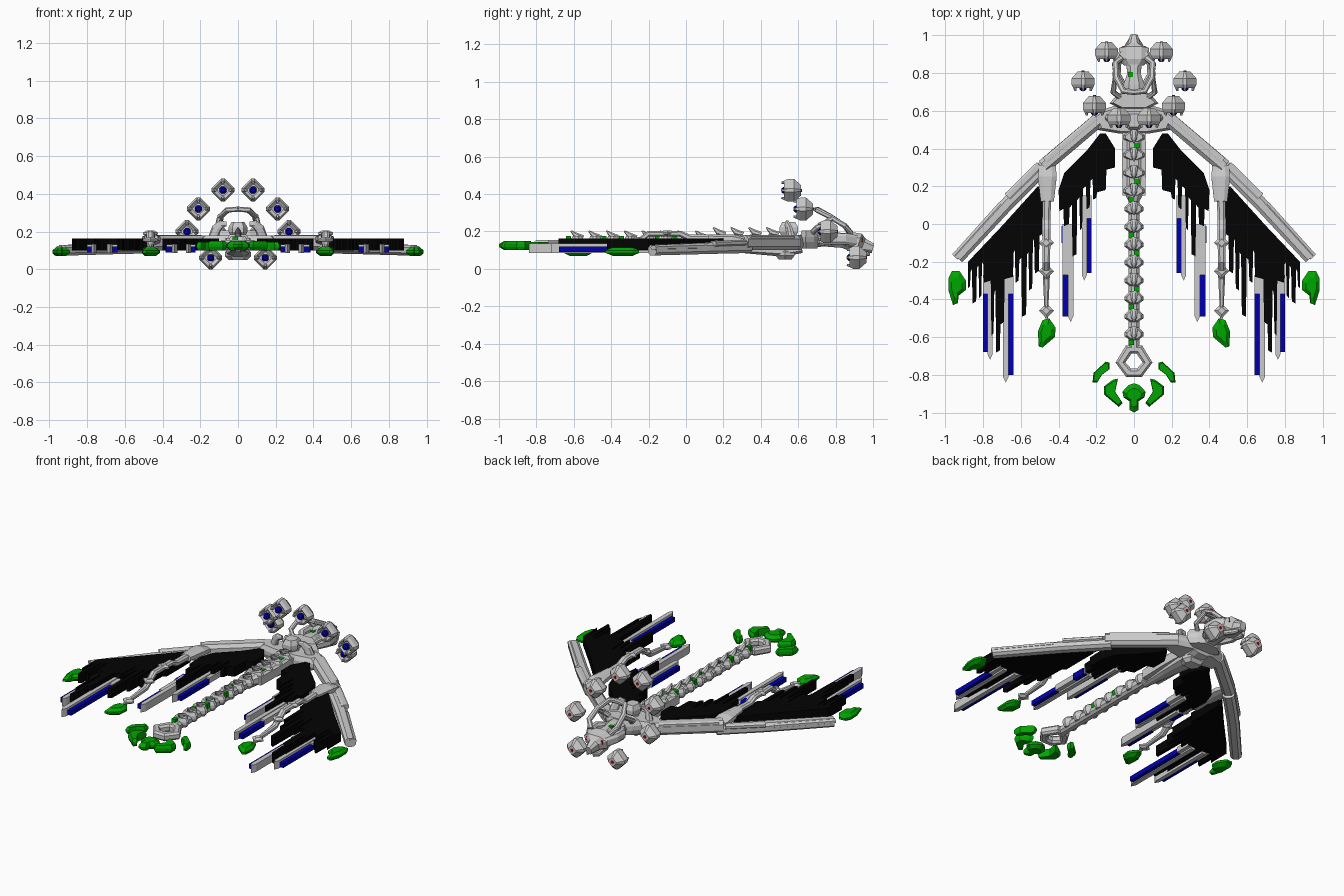
import bpy, bmesh
from mathutils import Vector

def colour(name, rgb):
    m = bpy.data.materials.new(name)
    m.diffuse_color = (*rgb, 1)
    return m

BLACK = colour("black", (0.001, 0.001, 0.001))
GREEN = colour("green", (0.0, 0.38, 0.0))
BLUE = colour("blue", (0.0, 0.0, 0.42))
RED = colour("red", (0.7, 0.0, 0.0))

def finish(name, bm, mat=None, mirror=False):
    bmesh.ops.recalc_face_normals(bm, faces=bm.faces)
    me = bpy.data.meshes.new(name)
    bm.to_mesh(me)
    bm.free()
    ob = bpy.data.objects.new(name, me)
    bpy.context.collection.objects.link(ob)
    if mat:
        me.materials.append(mat)
    if mirror:
        ob.modifiers.new("mirror", 'MIRROR')
    return ob

def skin(bm, rings, closed=False):
    n = len(rings[0])
    for a, b in zip(rings, rings[1:] + (rings[:1] if closed else [])):
        for i in range(n):
            bm.faces.new((a[i], a[(i + 1) % n], b[(i + 1) % n], b[i]))
    if not closed:
        bm.faces.new(rings[0])
        bm.faces.new(rings[-1])

def slab(name, pts, z0, z1, mat=None, mirror=True, inset=1.0):
    """Flat outline with thickness; inset < 1 chamfers top and bottom."""
    bm = bmesh.new()
    c = sum((Vector(p) for p in pts), Vector((0, 0))) / len(pts)
    h = z1 - z0
    levels = [(z0, 1), (z1, 1)] if inset == 1 else [
        (z0, inset), (z0 + h * .35, 1), (z0 + h * .65, 1), (z1, inset)]
    skin(bm, [[bm.verts.new((*(c + (Vector(p) - c) * s), z)) for p in pts] for z, s in levels])
    return finish(name, bm, mat, mirror)

OCT = [(1, .5), (.5, 1), (-.5, 1), (-1, .5), (-1, -.5), (-.5, -1), (.5, -1), (1, -.5)]

def loft(name, path, mat=None, mirror=True, closed=False):
    """Octagonal bar through points (x, y, z, half width, half height)."""
    bm = bmesh.new()
    P = [Vector(p[:3]) for p in path]
    rings, n = [], len(P)
    for i, p in enumerate(path):
        a = P[(i - 1) % n] if closed else P[max(i - 1, 0)]
        b = P[(i + 1) % n] if closed else P[min(i + 1, n - 1)]
        t = (b - a).normalized()
        s = t.cross(Vector((0, 0, 1)))
        s = s.normalized() if s.length > .01 else Vector((1, 0, 0))
        u = s.cross(t)
        rings.append([bm.verts.new(P[i] + s * x * p[3] + u * z * p[4]) for x, z in OCT])
    skin(bm, rings, closed)
    return finish(name, bm, mat, mirror)

def sym(half):
    """Complete a right-hand outline with its left mirror."""
    return half + [(-x, y) for x, y in reversed(half) if x > 1e-6]

def box(x0, x1, y0, y1):
    return [(x0, y0), (x1, y0), (x1, y1), (x0, y1)]

def comb(name, top, x0, columns):
    """Ragged membrane: sloped top edge, stepped lower edge."""
    low, x = [], x0
    for x1, y in columns:
        low += [(x, y), (x1 - .004, y - .012)]
        x = x1
    slab(name, low + top, .1, .162, BLACK)

# wing membranes
comb("inner_membrane", [(.4, .18), (.37, .27), (.33, .31), (.25, .39), (.18, .48), (.15, .48), (.1, .4)], .1,
     [(.15, .3), (.2, .18), (.22, .14), (.235, .24), (.255, .09), (.275, .2),
      (.29, -.02), (.305, .14), (.33, -.16), (.345, .1), (.375, -.0), (.4, .08)])
comb("outer_membrane", [(.88, -.2), (.7, -.01), (.51, .2), (.48, .2)], .48,
     [(.505, -.05), (.53, -.25), (.54, -.08), (.56, -.34), (.572, -.15), (.598, -.48),
      (.612, -.18), (.632, -.3), (.642, -.14), (.69, -.28), (.712, -.52), (.735, -.67),
      (.745, -.35), (.76, -.58), (.8, -.3), (.81, -.2), (.825, -.38), (.837, -.22),
      (.86, -.41), (.87, -.24), (.885, -.33)])

# leading-edge beams with armour strips
loft("inner_wing_beam", [(.15, .585, .14, .038, .04), (.48, .305, .14, .038, .04)])
loft("outer_wing_beam", [(.45, .33, .115, .036, .03), (.66, .12, .11, .036, .03), (.935, -.18, .1, .033, .028)])
loft("inner_beam_armour", [(.2, .565, .168, .02, .013), (.47, .335, .168, .02, .013)])
loft("outer_beam_armour", [(.5, .312, .14, .022, .015), (.67, .145, .135, .022, .015)])
loft("tip_beam_armour", [(.7, .1, .12, .022, .014), (.95, -.175, .112, .02, .012)])

# feather blades: grey x range, blue x range, root, blue start, tips
for i, (g0, g1, b0, b1, root, start, tip, btip) in enumerate([
        (.25, .277, .225, .25, .15, .03, -.3, -.26),
        (.322, .35, .35, .378, -.0, -.27, -.52, -.49),
        (.665, .695, .64, .668, -.27, -.37, -.84, -.8),
        (.75, .777, .775, .802, -.27, -.37, -.72, -.68)]):
    m = (g0 + g1) / 2
    slab(f"feather_blade_{i}", [(g0, root), (g1, root), (g1, tip + .03), (m, tip), (g0, tip + .03)], .085, .135)
    slab(f"feather_inlay_{i}", box(b0, b1, btip, start), .09, .12, BLUE)
    slab(f"feather_root_{i}", box(min(g0, b0), max(g1, b1), start, root), .095, .13)
slab("feather_patch", box(.355, .385, -.1, -.01), .09, .13, BLUE)

# finger bones arching over the wing
loft("finger_root", [(.46, .31, .15, .045, .02), (.46, .25, .16, .05, .025), (.46, .12, .165, .035, .02)])
loft("finger_bone", [(.46, .2, .165, .022, .02), (.465, .02, .165, .022, .018), (.465, -.03, .188, .022, .016),
                     (.465, -.2, .188, .02, .015), (.465, -.29, .12, .018, .016), (.465, -.5, .1, .008, .012)])
for y, z in [(-.1, .19), (-.25, .155), (-.46, .105)]:
    slab(f"finger_barb_{abs(int(y * 100))}", [(.465, y + .04), (.505, y), (.465, y - .04), (.425, y)],
         z - .015, z + .015, inset=.5)

# green crystals at the wing and finger tips
slab("wing_tip_crystal", [(.925, -.25), (.965, -.25), (.985, -.29), (.985, -.35), (.96, -.43), (.935, -.42),
                          (.93, -.38), (.892, -.35), (.892, -.3)], .07, .115, GREEN, inset=.6)
slab("finger_tip_crystal", [(.45, -.5), (.485, -.51), (.51, -.57), (.505, -.65), (.485, -.655),
                            (.42, -.6), (.415, -.55)], .07, .115, GREEN, inset=.6)

# tail ring and crystals
loft("tail_ring", [(.028, -.665, .13, .026, .025), (.072, -.735, .13, .026, .025), (.028, -.79, .13, .026, .025),
                   (-.028, -.79, .13, .026, .025), (-.072, -.735, .13, .026, .025),
                   (-.028, -.665, .13, .026, .025)], mirror=False, closed=True)
slab("tail_crystal_centre", sym([(0, -.845), (.03, -.855), (.062, -.89), (.055, -.92), (.025, -.94), (.025, -.985), (0, -1)]),
     .1, .15, GREEN, False, .65)
slab("tail_crystal_middle", [(.085, -.82), (.11, -.825), (.158, -.86), (.158, -.905), (.08, -.97), (.06, -.95),
                             (.1, -.89)], .1, .15, GREEN, inset=.85)
slab("tail_crystal_side", [(.13, -.735), (.15, -.73), (.215, -.79), (.22, -.84), (.195, -.84), (.17, -.8),
                           (.13, -.77)], .1, .145, GREEN, inset=.85)

# spine: core, vertebrae, fins and crystal chips
loft("spine_core", [(0, .6, .14, .05, .035), (0, .15, .14, .045, .035), (0, .12, .135, .028, .03),
                    (0, -.66, .13, .028, .025)], mirror=False)
slab("rib_plate", sym([(.06, .52), (.065, .35), (.06, .15)]), .11, .165, None, False)
loft("keel", [(0, .62, .11, .06, .025), (0, .52, .095, .06, .03), (0, .3, .105, .04, .02), (0, .1, .11, .02, .015)], mirror=False)
for i in range(13):
    y = .56 - i * .095
    w, up = (.06, .018) if y > .1 else (.05, 0)
    slab(f"vertebra_{i}", sym([(.02, y + .035), (w, y + .005), (w, y - .015), (.022, y - .035)]),
         .115, .175 + up / 2, None, False, .75)
    loft(f"spine_fin_{i}", [(0, y + .03, .165 + up, .02, .015), (0, y - .01, .18 + up, .015, .015),
                            (0, y - .035, .203 + up, .003, .004)], mirror=False)
    if i % 3 != 2:
        s = .015 if i % 2 else -.015
        slab(f"spine_crystal_{i}", box(s - .014, s + .014, y - .062, y - .036), .14, .175, GREEN, False)

# shoulders
slab("shoulder_yoke", sym([(.09, .63), (.19, .6), (.22, .55), (.2, .5), (.08, .48)]), .1, .18, None, False, .85)
loft("shoulder_claw", [(.13, .56, .17, .02, .025), (.115, .55, .215, .014, .025), (.09, .54, .24, .012, .02),
                       (.06, .54, .24, .01, .012)])
slab("back_ridge", sym([(.04, .6), (.05, .54), (.03, .5)]), .17, .25, None, False, .7)
slab("belly_block", sym([(.05, .58), (.07, .53), (.04, .48)]), .05, .11, None, False, .7)
slab("neck_collar", sym([(.05, .71), (.09, .685), (.13, .64), (.07, .61)]), .11, .205, None, False, .85)

# neck, skull, snout, cheeks and eyes
loft("neck", [(0, .62, .155, .06, .045), (0, .74, .16, .055, .04), (0, .8, .155, .035, .04),
              (0, .87, .15, .045, .04)], mirror=False)
loft("skull", [(0, .84, .15, .05, .04), (0, .87, .15, .08, .05), (0, .925, .14, .08, .05),
               (0, .945, .125, .035, .04), (0, 1, .11, .02, .025)], mirror=False)
loft("cheek_guard", [(.05, .72, .15, .02, .025), (.092, .79, .16, .022, .03), (.09, .85, .16, .022, .03),
                     (.06, .91, .15, .02, .03)])
loft("jaw", [(.045, .88, .1, .012, .015), (.035, .95, .08, .012, .015), (.02, .98, .08, .008, .01)])
slab("eye", box(.035, .06, .92, .944), .145, .168, RED)
slab("head_crystal", box(-.03, -.005, .78, .805), .18, .2, GREEN, False)

# tilted crown arch over the neck
loft("crown_arch", [(.07, .88, .19, .016, .014), (.1, .85, .23, .016, .014), (.092, .77, .28, .016, .014),
                    (.055, .705, .315, .016, .014), (0, .70, .318, .016, .014)])
loft("crown_strut", [(.06, .66, .18, .014, .014), (.11, .7, .22, .014, .014), (.1, .78, .27, .012, .012)])

# floating orbs: diamond shell, claws, blue core behind, red stud ahead
for i, (x, y, z) in enumerate([(.08, .555, .42), (.21, .62, .32), (.27, .75, .2), (.145, .905, .061)]):
    bm = bmesh.new()
    rings = []
    for dy, r in [(-.015, .03), (-.03, .05), (-.01, .061), (.022, .061), (.06, .028)]:
        k = r * .16
        sec = [(r, k), (k, r), (-k, r), (-r, k), (-r, -k), (-k, -r), (k, -r), (r, -k)]
        rings.append([bm.verts.new((x + a, y + dy, z + b)) for a, b in sec])
    skin(bm, rings)
    finish(f"orb_shell_{i}", bm, None, True)
    for j, (a, b) in enumerate([(1, 0), (-1, 0), (0, 1), (0, -1)]):
        loft(f"orb_claw_{i}_{j}", [(x + a * .047, y - .01, z + b * .047, .013, .013),
                                   (x + a * .04, y - .045, z + b * .04, .005, .005)])
    loft(f"orb_core_{i}", [(x, y - .01, z, .018, .018), (x, y - .035, z, .018, .018), (x, y - .045, z, .01, .01)], BLUE)
    loft(f"orb_stud_{i}", [(x, y + .05, z, .01, .01), (x, y + .064, z, .008, .008)], RED)
